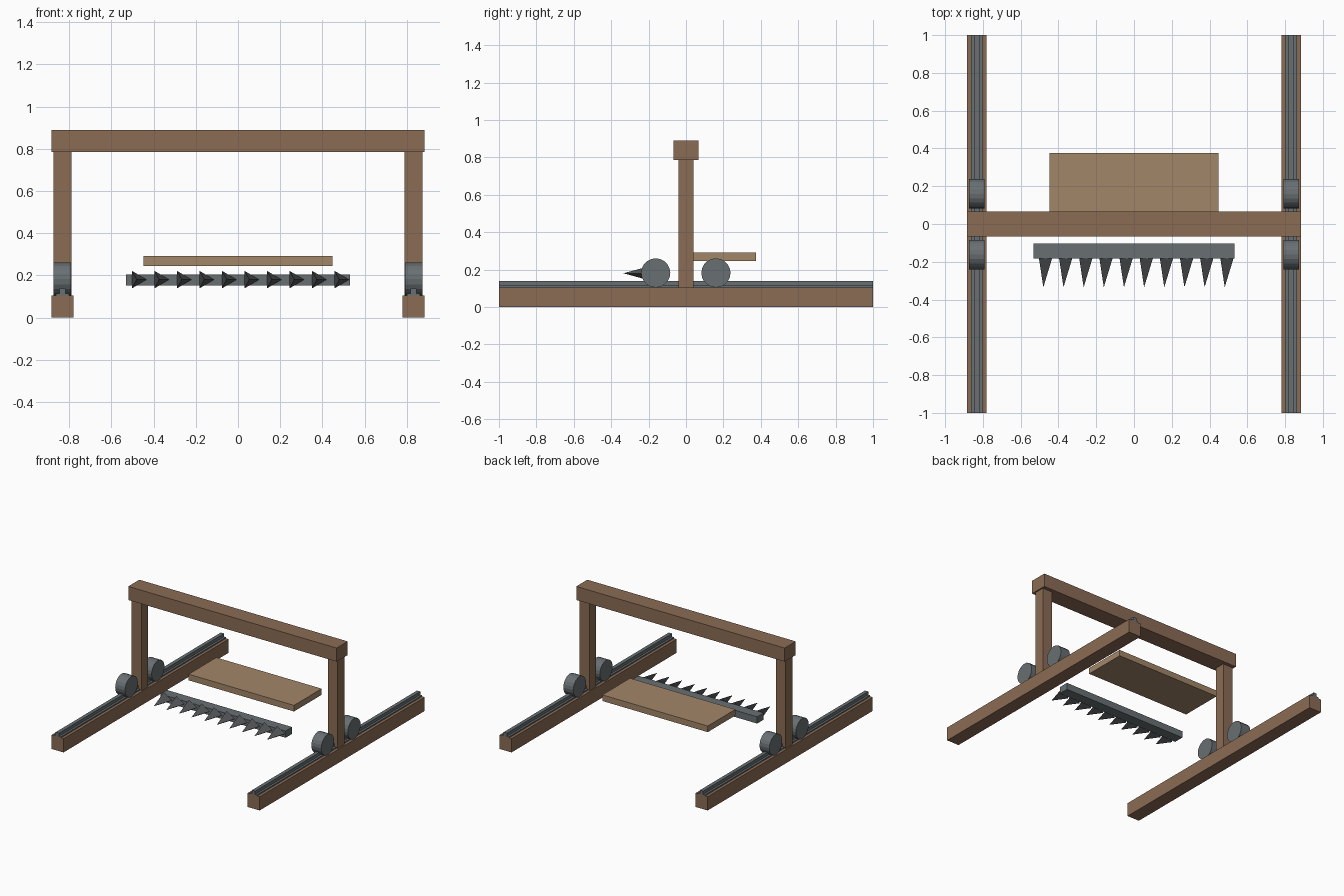
import bpy, bmesh
from math import pi
from mathutils import Matrix

if "Cube" in bpy.data.objects:
    bpy.data.objects.remove(bpy.data.objects["Cube"])


def material(name, rgb):
    m = bpy.data.materials.new(name)
    m.diffuse_color = (*rgb, 1)
    m.use_nodes = True
    m.node_tree.nodes["Principled BSDF"].inputs["Base Color"].default_value = m.diffuse_color
    return m


wood = material("dark_wood", (0.26, 0.15, 0.09))
pale = material("pale_wood", (0.36, 0.24, 0.14))
steel = material("steel", (0.14, 0.16, 0.17))
iron = material("dark_iron", (0.09, 0.095, 0.1))


def finish(name, bm, mat):
    bmesh.ops.recalc_face_normals(bm, faces=bm.faces)
    me = bpy.data.meshes.new(name)
    bm.to_mesh(me)
    bm.free()
    me.materials.append(mat)
    ob = bpy.data.objects.new(name, me)
    bpy.context.collection.objects.link(ob)
    return ob


def box(name, x, y, z, mat):
    bm = bmesh.new()
    size = [b - a for a, b in (x, y, z)]
    mid = [(a + b) / 2 for a, b in (x, y, z)]
    bmesh.ops.create_cube(bm, size=1, matrix=Matrix.Translation(mid) @ Matrix.Diagonal((*size, 1)))
    return finish(name, bm, mat)


def cone(name, pos, turn, sides, r1, r2, depth, mat):
    bm = bmesh.new()
    bmesh.ops.create_cone(bm, cap_ends=True, segments=sides, radius1=r1, radius2=r2,
                          depth=depth, matrix=Matrix.Translation(pos) @ turn)
    bmesh.ops.remove_doubles(bm, verts=bm.verts, dist=1e-5)
    return finish(name, bm, mat)


def prism(name, profile, cx, y0, y1, mat):
    bm = bmesh.new()
    face = bm.faces.new([bm.verts.new((cx + x, y0, z)) for x, z in profile])
    new = bmesh.ops.extrude_face_region(bm, geom=[face])["geom"]
    bmesh.ops.translate(bm, vec=(0, y1 - y0, 0),
                        verts=[v for v in new if isinstance(v, bmesh.types.BMVert)])
    return finish(name, bm, mat)


# Flat-footed track rail section
half = [(0.03, 0.104), (0.03, 0.114), (0.014, 0.114), (0.014, 0.138)]
rail_profile = half + [(-x, z) for x, z in reversed(half)]

# Both sides: ground beam, track, post and two wheels
for side, s in (("left", -1), ("right", 1)):
    c = 0.832 * s
    box(f"{side}_ground_beam", (c - 0.052, c + 0.052), (-1, 1), (0, 0.105), wood)
    prism(f"{side}_track", rail_profile, c, -1, 1, steel)
    box(f"{side}_post", (c - 0.042, c + 0.042), (-0.04, 0.04), (0.105, 0.785), wood)
    for end, y in (("front", -0.162), ("back", 0.16)):
        cone(f"{side}_{end}_wheel", (c, y, 0.182), Matrix.Rotation(pi / 2, 4, 'Y'),
             20, 0.078, 0.078, 0.083, steel)

# Cross beam and platform
box("cross_beam", (-0.884, 0.884), (-0.067, 0.067), (0.785, 0.889), wood)
box("platform", (-0.447, 0.447), (0.04, 0.375), (0.245, 0.292), pale)

# Spike bar with ten three-sided spikes
box("spike_bar", (-0.532, 0.532), (-0.182, -0.103), (0.151, 0.203), steel)
# three-sided base has one corner towards +x
turn = Matrix.Rotation(pi / 2, 4, 'X')
for i in range(10):
    x = -0.48 + i * 0.1067
    bm = bmesh.new()
    base = [bm.verts.new((x + dx, -0.18, 0.18 + dz))
            for dx, dz in ((0.047, 0), (-0.0235, 0.042), (-0.0235, -0.042))]
    tip = bm.verts.new((x, -0.335, 0.18))
    bm.faces.new(base)
    for a in range(3):
        bm.faces.new((base[a], base[(a + 1) % 3], tip))
    finish(f"spike_{i + 1}", bm, iron)
